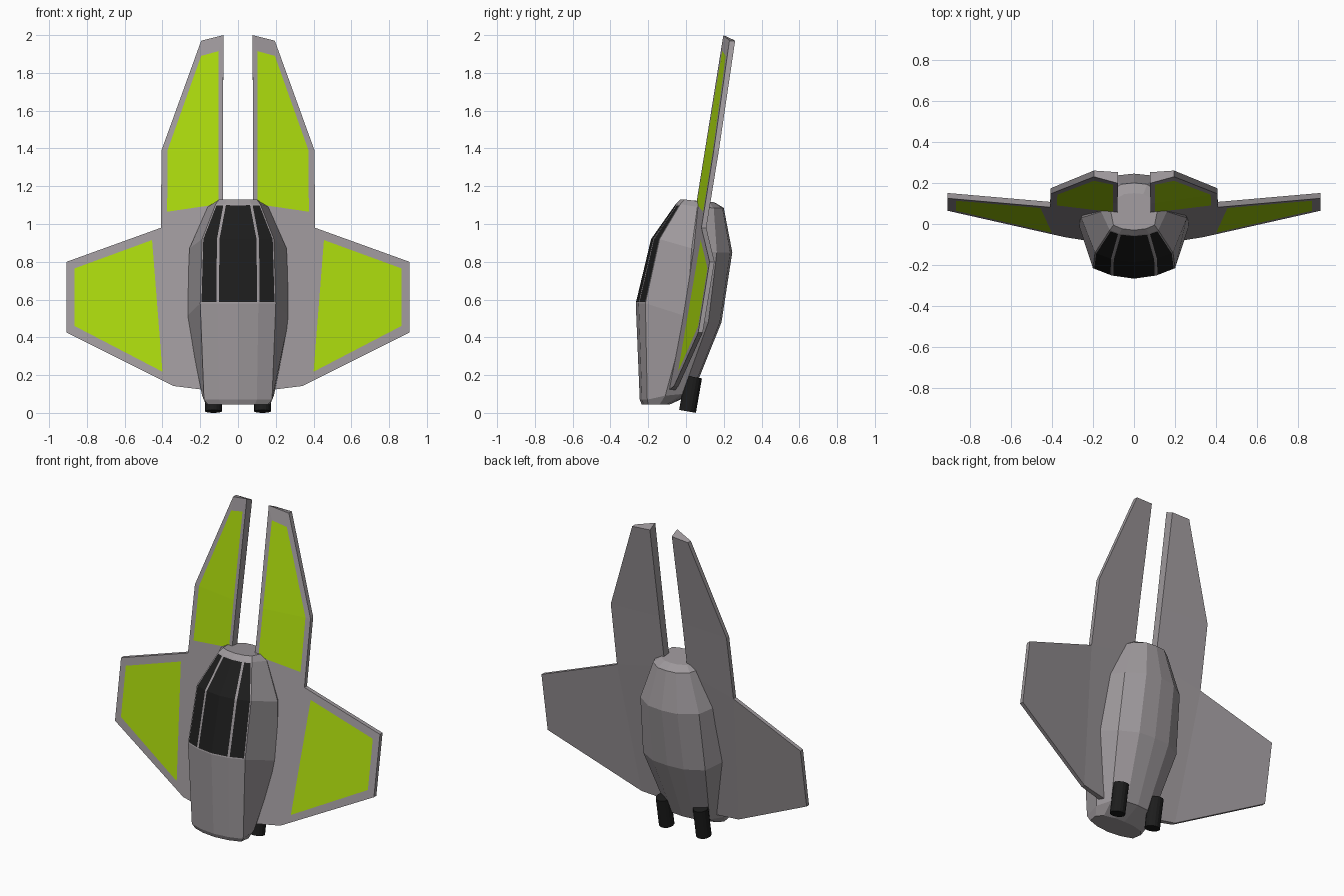
import bpy, bmesh, math

if "Cube" in bpy.data.objects:
    bpy.data.objects.remove(bpy.data.objects["Cube"])


def material(name, rgb):
    m = bpy.data.materials.new(name)
    m.diffuse_color = (*rgb, 1)
    m.use_nodes = True
    m.node_tree.nodes["Principled BSDF"].inputs["Base Color"].default_value = m.diffuse_color
    return m


GREY = material("hull grey", (0.34, 0.315, 0.33))
LIME = material("lime green", (0.40, 0.69, 0.004))
BLACK = material("near black", (0.012, 0.012, 0.012))


def make_object(name, bm, mats):
    bmesh.ops.recalc_face_normals(bm, faces=bm.faces)
    me = bpy.data.meshes.new(name)
    bm.to_mesh(me)
    bm.free()
    ob = bpy.data.objects.new(name, me)
    bpy.context.collection.objects.link(ob)
    for m in mats:
        me.materials.append(m)
    return ob


# Fuselage: stacked rings, higher at the front than at the back
# front z, back z, x of window bar, x of front corner, front y, corner y, widest x, widest y, back y
LEVELS = [
    (0.045, 0.045, 0.09, 0.16, -0.235, -0.20, 0.17, -0.14, -0.085),
    (0.07, 0.10, 0.10, 0.18, -0.245, -0.205, 0.19, -0.11, 0.035),
    (0.58, 0.48, 0.108, 0.20, -0.266, -0.215, 0.272, 0.005, 0.188),
    (0.92, 0.85, 0.105, 0.19, -0.185, -0.14, 0.257, 0.03, 0.245),
    (1.105, 1.085, 0.07, 0.118, -0.055, -0.03, 0.16, 0.06, 0.20),
    (1.13, 1.115, 0.06, 0.10, -0.03, -0.005, 0.115, 0.07, 0.15),
]


def ring(zf, zb, x1, x2, yf, y2, xw, yw, yb):
    zw = zf + (zb - zf) * 0.7
    half = [(0, yf, zf), (x1, yf + (y2 - yf) * 0.3, zf), (x2, y2, zf), (xw, yw, zw),
            (xw * 0.8, yw + (yb - yw) * 0.62, zb), (xw * 0.4, yw + (yb - yw) * 0.95, zb),
            (0, yb, zb)]
    return half + [(-x, y, z) for x, y, z in half[-2:0:-1]]


bm = bmesh.new()
rings = [[bm.verts.new(p) for p in ring(*lv)] for lv in LEVELS]
n = len(rings[0])
cells = {}
for k in range(len(rings) - 1):
    for i in range(n):
        j = (i + 1) % n
        cells[k, i] = bm.faces.new((rings[k][i], rings[k][j], rings[k + 1][j], rings[k + 1][i]))
bm.faces.new(rings[0][::-1])
bm.faces.new(rings[-1])
bmesh.ops.recalc_face_normals(bm, faces=bm.faces)

# Canopy windows: centre pane and two side panes inset in the front
for cols in ((0, n - 1), (1,), (n - 2,)):
    pane = [cells[k, i] for k in (2, 3) for i in cols]
    bmesh.ops.inset_region(bm, faces=pane, thickness=0.007, use_even_offset=True)
    for f in pane:
        f.material_index = 1
make_object("fuselage", bm, [GREY, BLACK])


# Wing: one flat leaning plane carrying a side wing and a tall upper fin
def plane_y(x, z):
    return 0.005 + 0.145 * (x - 0.08) + 0.161 * (z - 0.8)


# outline: x, z, thickness
OUTLINE = {
    "A": (0.077, 2.00, 0.054), "B": (0.195, 1.97, 0.030), "C": (0.405, 1.39, 0.027),
    "D": (0.408, 0.98, 0.026), "E": (0.907, 0.80, 0.026), "F": (0.907, 0.425, 0.024),
    "G": (0.34, 0.142, 0.024), "H": (0.08, 0.11, 0.04), "I": (0.08, 1.05, 0.05),
    "J": (0.08, 1.39, 0.052)}
TWIST = {"B": 0.020}      # the fin tip is twisted slightly backwards
FIN_PANEL = [(0.103, 1.915, 0.004), (0.195, 1.89, 0.013), (0.373, 1.39, 0),
             (0.375, 1.065, 0), (0.103, 1.105, 0), (0.103, 1.39, 0)]
WING_PANEL = [(0.455, 0.915, 0), (0.865, 0.765, 0), (0.865, 0.46, 0), (0.40, 0.218, 0)]

bm = bmesh.new()
front, back = {}, {}
for key, (x, z, t) in OUTLINE.items():
    y = plane_y(x, z) + TWIST.get(key, 0)
    front[key] = bm.verts.new((x, y, z))
    back[key] = bm.verts.new((x, y + t, z - (0.025 if key == "A" else 0)))


def panel(keys, pts, quads):
    """Grey frame around a lime panel on the front of the wing."""
    inner = [bm.verts.new((x, plane_y(x, z) + dy, z)) for x, z, dy in pts]
    outer = [front[k] for k in keys]
    for i in range(len(inner)):
        j = (i + 1) % len(inner)
        bm.faces.new((outer[i], outer[j], inner[j], inner[i]))
    for q in quads:
        bm.faces.new([inner[i] for i in q]).material_index = 1


panel("ABCDIJ", FIN_PANEL, [(0, 1, 2, 5), (5, 2, 3, 4)])
panel("DEFG", WING_PANEL, [(0, 1, 2, 3)])
bm.faces.new([front[k] for k in "IDGH"])
for quad in ("ABCJ", "JCDI", "DEFG", "IDGH"):
    bm.faces.new([back[k] for k in quad])
loop = "ABCDEFGHIJ"
for a, b in zip(loop, loop[1:] + loop[0]):
    bm.faces.new((front[a], front[b], back[b], back[a]))
wings = make_object("wings", bm, [GREY, LIME])
wings.modifiers.new("mirror", "MIRROR").use_clip = False

# Engine nozzles under the tail
TILT = math.radians(10)
for side, sx in (("right", 1), ("left", -1)):
    bpy.ops.mesh.primitive_cylinder_add(
        vertices=16, radius=0.045, depth=0.185,
        location=(0.13 * sx, 0.008 + 0.0925 * math.sin(TILT), 0.008 + 0.0925 * math.cos(TILT)),
        rotation=(-TILT, 0, 0))
    ob = bpy.context.object
    ob.name = side + "_nozzle"
    ob.data.materials.append(BLACK)
